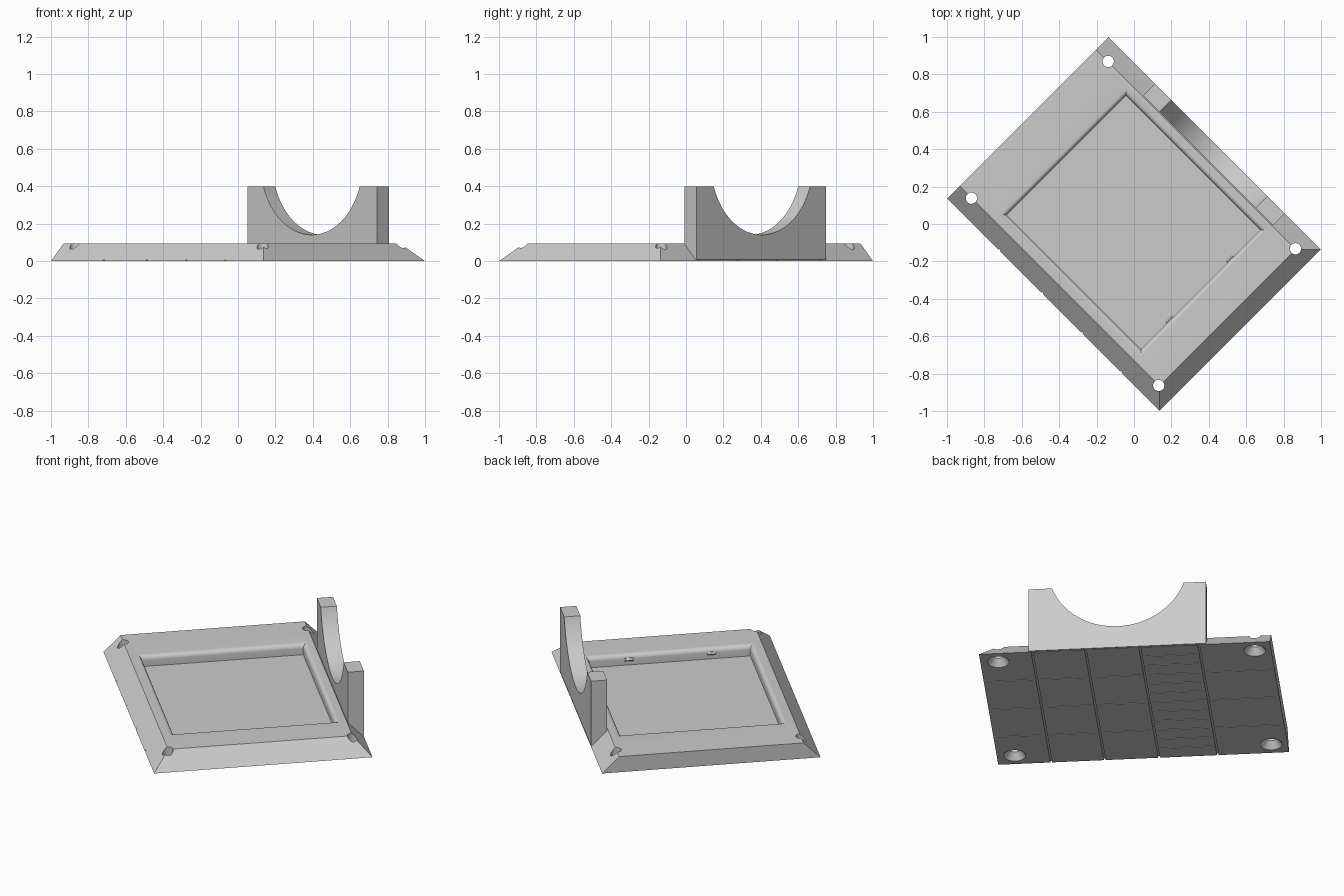
import bpy, bmesh, math
from mathutils import Matrix

if "Cube" in bpy.data.objects:
    bpy.data.objects.remove(bpy.data.objects["Cube"])

TURN = Matrix.Rotation(math.radians(-45), 4, 'Z')   # plate sits diagonally
HU, HV, TOP, BEVEL = 0.803, 0.61, 0.095, 0.095      # plate half sizes, height, slope

grey = bpy.data.materials.new("light_grey")
grey.use_nodes = True
grey.diffuse_color = (0.6, 0.6, 0.6, 1)
grey.node_tree.nodes["Principled BSDF"].inputs["Base Color"].default_value = grey.diffuse_color


def rect(u0, u1, v0, v1, z):
    return [(u0, v0, z), (u1, v0, z), (u1, v1, z), (u0, v1, z)]


def circle(u, v, r, z, n=32):
    return [(u + r * math.cos(2 * math.pi * i / n), v + r * math.sin(2 * math.pi * i / n), z)
            for i in range(n)]


def loft(name, *solids):
    """Make one object from solids, each a list of stacked rings with end caps."""
    bm = bmesh.new()
    for rings in solids:
        loops = [[bm.verts.new(p) for p in ring] for ring in rings]
        for a, b in zip(loops, loops[1:]):
            for i in range(len(a)):
                j = (i + 1) % len(a)
                bm.faces.new((a[i], a[j], b[j], b[i]))
        bm.faces.new(loops[0][::-1])
        bm.faces.new(loops[-1])
    bmesh.ops.recalc_face_normals(bm, faces=bm.faces)
    bm.transform(TURN)
    mesh = bpy.data.meshes.new(name)
    bm.to_mesh(mesh)
    bm.free()
    mesh.materials.append(grey)
    obj = bpy.data.objects.new(name, mesh)
    bpy.context.collection.objects.link(obj)
    return obj


def activate(obj):
    bpy.ops.object.select_all(action='DESELECT')
    obj.select_set(True)
    bpy.context.view_layer.objects.active = obj


def cut(target, cutter):
    mod = target.modifiers.new("cut", 'BOOLEAN')
    mod.operation, mod.solver, mod.object = 'DIFFERENCE', 'EXACT', cutter
    activate(target)
    bpy.ops.object.modifier_apply(modifier=mod.name)
    bpy.data.objects.remove(cutter)


def box(u0, u1, v0, v1, z0, z1):
    return [rect(u0, u1, v0, v1, z0), rect(u0, u1, v0, v1, z1)]


# Base plate: sloped on three sides, upright on the fourth
plate = loft("base_plate", [rect(-HU, HU, -HV, HV, 0),
                            rect(-HU, HU - BEVEL, -HV + BEVEL, HV - BEVEL, TOP)])

# Recess with a rounded lip
FLOOR, LIP, STEPS = 0.03, 0.028, 6
U0, U1, V0, V1 = -0.515, 0.5, -0.447, 0.455


def recess_ring(grow, z):
    return rect(U0 - grow, U1 + grow, V0 - grow, V1 + grow, z)


rings = [recess_ring(0, FLOOR)]
for i in range(STEPS + 1):
    a = math.pi / 2 * i / STEPS
    rings.append(recess_ring(LIP * (1 - math.cos(a)), TOP - LIP + LIP * math.sin(a)))
rings.append(recess_ring(LIP, TOP + 0.03))
cut(plate, loft("recess_cutter", rings))

# Corner screw holes, countersunk from below
holes = [[circle(u, v, 0.063, -0.003), circle(u, v, 0.03, 0.04), circle(u, v, 0.03, 0.15)]
         for u in (-0.712, 0.704) for v in (-0.517, 0.517)]
cut(plate, loft("hole_cutter", *holes))

# Grooves across the underside, then fine slits between them
GROOVES = (-0.41, -0.085, 0.215, 0.51)
cut(plate, loft("groove_cutter", *[box(u - 0.005, u + 0.005, -0.7, 0.7, -0.01, 0.006)
                                   for u in GROOVES]))
edges = (-HU,) + GROOVES + (HU,)
slits = []
for k, (a, b) in enumerate(zip(edges, edges[1:])):
    count = 12 if k == 1 else 4
    for i in range(1, count):
        v = -HV + 2 * HV * i / count
        slits.append(box(a + 0.02, b - 0.02, v - 0.002, v + 0.002, -0.01, 0.003))
cut(plate, loft("slit_cutter", *slits))

# Small retaining bumps on one recess wall
for side, v in (("right", -0.23), ("left", 0.23)):
    loft("retaining_bump_" + side, [rect(0.497, 0.51, v - 0.025, v + 0.025, 0.055),
                                    rect(0.488, 0.51, v - 0.02, v + 0.02, 0.064),
                                    rect(0.497, 0.51, v - 0.025, v + 0.025, 0.073)])

# Upright cradle with a round scoop
R, CU, CZ, HEIGHT = 0.385, 0.036, 0.525, 0.398
half = math.acos((CZ - HEIGHT) / R)
outline = [(-0.45, HEIGHT), (-0.45, 0.007), (0.53, 0.007), (0.53, HEIGHT)]
for i in range(49):
    a = half * (1 - 2 * i / 48)
    outline.append((CU + R * math.sin(a), CZ - R * math.cos(a)))
cradle = loft("cradle", [[(u, v, z) for u, z in outline] for v in (0.52, HV)])

for obj in (plate, cradle):
    activate(obj)
    bpy.ops.object.shade_smooth_by_angle(angle=math.radians(30))
